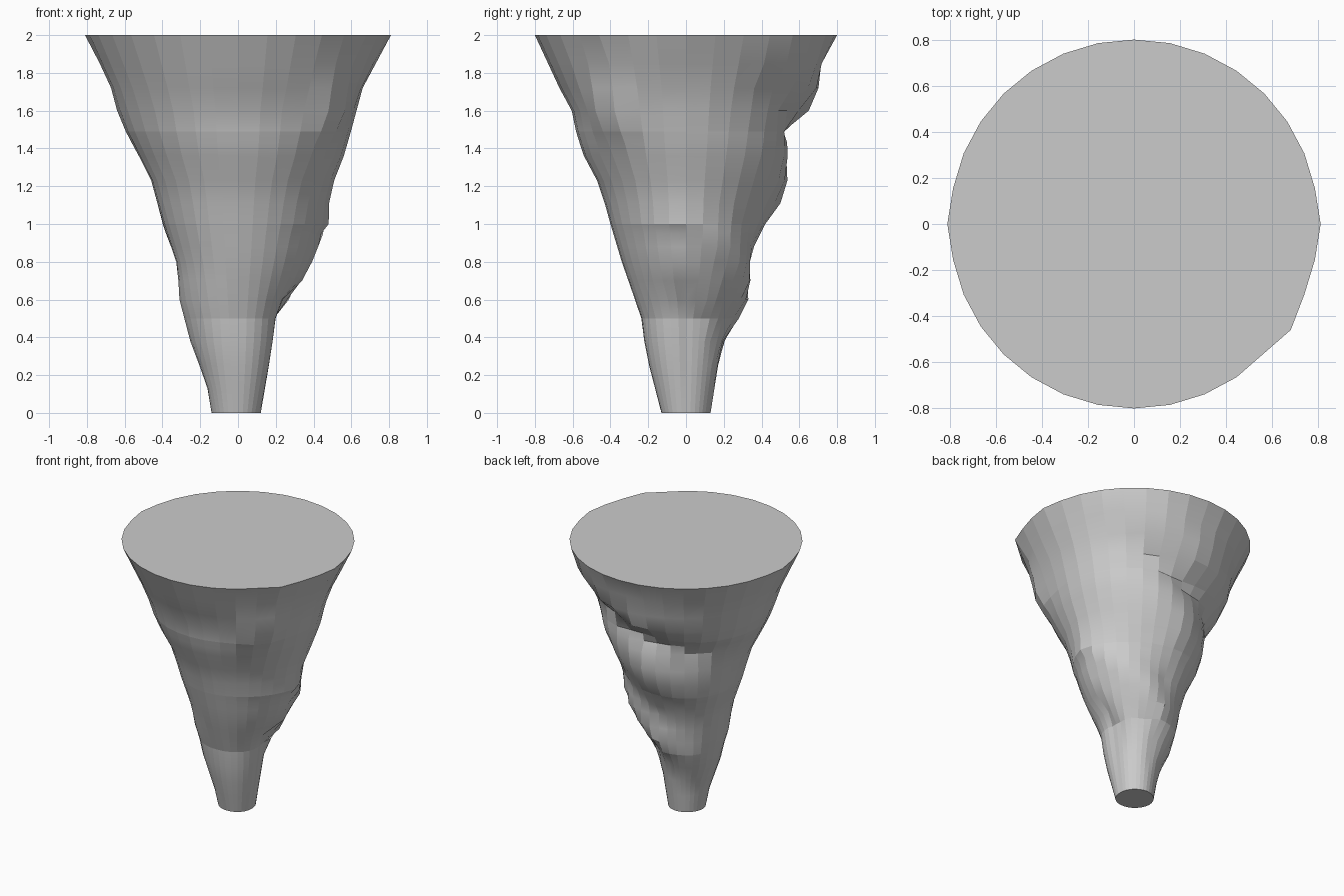
import bpy, bmesh, math

if "Cube" in bpy.data.objects:
    bpy.data.objects.remove(bpy.data.objects["Cube"])

SEGS = 32
# (height, radius) outlines of the mean cone and of the +x, +y, -x, -y sides
BASE = [(0, .13), (.5, .21), (1, .40), (1.5, .575), (2, .80)]
SIDES = [
    [(0, .12), (.5, .19), (.6, .23), (.71, .35), (.86, .42), (.95, .44), (.99, .48),
     (1.1, .48), (1.22, .505), (1.36, .56), (1.48, .595), (1.72, .66), (2, .81)],
    [(0, .13), (.38, .19), (.48, .27), (.6, .33), (.8, .32), (1, .42), (1.11, .50),
     (1.24, .54), (1.37, .53), (1.45, .495), (1.5, .52), (1.6, .65), (1.7, .70),
     (1.84, .71), (2, .80)],
    [(0, .14), (.15, .165), (.37, .25), (.6, .31), (.78, .32), (1, .395),
     (1.25, .465), (1.48, .59), (1.6, .64), (1.75, .68), (2, .81)],
    [(0, .13), (.25, .195), (.4, .225), (.5, .235), (.6, .27), (.8, .34), (1, .40),
     (1.2, .455), (1.36, .54), (1.48, .58), (1.6, .605), (1.72, .67), (2, .80)],
]
# how far the swirl ridges drop over each quarter turn, and how sharply they blend
DROP = [.43, .2, 0, 0]
BLEND = [1, 1.3, 1, 2.5]
HEIGHTS = [0, .13, .25, .38, .5, .6, .7, .8, .88, .95, 1.0, 1.11, 1.23, 1.36,
           1.43, 1.49, 1.6, 1.72, 1.85, 2]
SEAMS = (.5, 1.0, 1.49)


def sample(profile, z):
    z = min(max(z, 0), 2)
    for (z0, r0), (z1, r1) in zip(profile, profile[1:]):
        if z <= z1:
            return r0 + (r1 - r0) * (z - z0) / (z1 - z0)
    return profile[-1][1]


def bump(side, z):
    return sample(SIDES[side % 4], z) - sample(BASE, z)


def radius(i, z):
    quarter, step = divmod(i, SEGS // 4)
    t = step / (SEGS // 4)
    d = DROP[quarter]
    w = t ** BLEND[quarter]
    near = bump(quarter, z + d * t)
    far = bump(quarter + 1, z - d * (1 - t))
    # small swelling under the front right corner of the rim
    swell = .08 * math.exp(-((i - 28.5) / 1.3) ** 2 - ((z - 1.6) / .14) ** 2)
    return sample(BASE, z) + near * (1 - w) + far * w + swell


# swirling funnel built as stacked rings with closed ends
bm = bmesh.new()
rings = []
for z in HEIGHTS:
    ring = []
    for i in range(SEGS):
        a = 2 * math.pi * i / SEGS
        if z == 2:
            r = .81 if i in (0, SEGS // 2) else .80
        else:
            r = radius(i, z)
        ring.append(bm.verts.new((r * math.cos(a), r * math.sin(a), z)))
    rings.append(ring)
for low, high in zip(rings, rings[1:]):
    for i in range(SEGS):
        j = (i + 1) % SEGS
        bm.faces.new((low[i], low[j], high[j], high[i]))
bm.faces.new(rings[-1])
bm.faces.new(rings[0][::-1])

# flattened corner in the rim at the front right
top = rings[-1]
top[29].co.xy = (.68, -.46)
top[28].co.xy = (top[27].co.xy + top[29].co.xy) / 2

mesh = bpy.data.meshes.new("whirlwind_funnel")
bm.to_mesh(mesh)
bm.free()
funnel = bpy.data.objects.new("whirlwind_funnel", mesh)
bpy.context.collection.objects.link(funnel)
bpy.context.view_layer.objects.active = funnel
funnel.select_set(True)
bpy.ops.object.shade_smooth_by_angle(angle=math.radians(28))

# crisp seams between the layers and facets running up the sides
for edge in mesh.edges:
    za, zb = (mesh.vertices[v].co.z for v in edge.vertices)
    if abs(za - zb) > .01 or any(abs(za - s) < .001 for s in SEAMS):
        edge.use_edge_sharp = True
